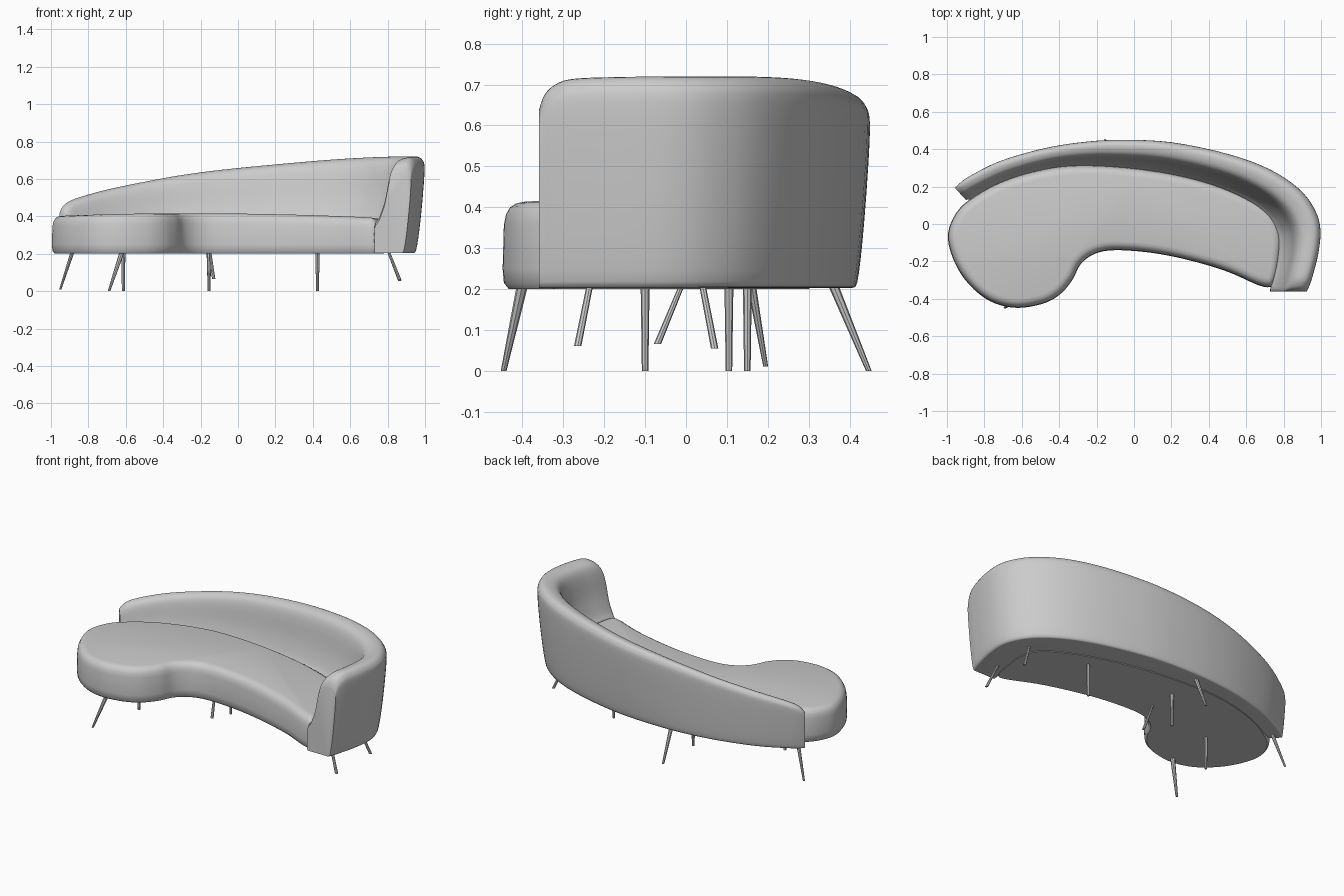
import bpy, bmesh, math
from mathutils import Vector


def spline(pts, n, closed=False):
    """Catmull-Rom interpolation of tuples of any length."""
    m = len(pts)
    get = (lambda i: pts[i % m]) if closed else (lambda i: pts[max(0, min(m - 1, i))])
    out = []
    for i in range(m if closed else m - 1):
        for k in range(n):
            t = k / n
            out.append(tuple(
                0.5 * (2 * b + (c - a) * t + (2 * a - 5 * b + 4 * c - d) * t ** 2
                       + (3 * b - a - 3 * c + d) * t ** 3)
                for a, b, c, d in zip(get(i - 1), get(i), get(i + 1), get(i + 2))))
    if not closed:
        out.append(tuple(pts[-1]))
    return out


def loft(name, rings, angle=35):
    """Skin closed rings of equal size and cap both ends."""
    bm = bmesh.new()
    vr = [[bm.verts.new(p) for p in r] for r in rings]
    for a, b in zip(vr, vr[1:]):
        for i in range(len(a)):
            j = (i + 1) % len(a)
            bm.faces.new((a[i], a[j], b[j], b[i]))
    bm.faces.new(vr[0])
    bm.faces.new(vr[-1])
    bmesh.ops.recalc_face_normals(bm, faces=bm.faces)
    me = bpy.data.meshes.new(name)
    bm.to_mesh(me)
    bm.free()
    ob = bpy.data.objects.new(name, me)
    bpy.context.collection.objects.link(ob)
    bpy.ops.object.select_all(action='DESELECT')
    ob.select_set(True)
    bpy.context.view_layer.objects.active = ob
    bpy.ops.object.shade_smooth_by_angle(angle=math.radians(angle))
    return ob


# Seat: kidney outline stacked in rings with a soft top edge
outline = spline([
    (-0.995, -0.08), (-0.95, 0.06), (-0.85, 0.15), (-0.7, 0.23), (-0.5, 0.29),
    (-0.3, 0.315), (0.0, 0.30), (0.3, 0.25), (0.55, 0.17), (0.73, 0.07),
    (0.79, -0.04), (0.785, -0.18), (0.755, -0.31), (0.69, -0.335), (0.5, -0.255),
    (0.3, -0.195), (0.1, -0.155), (-0.1, -0.14), (-0.21, -0.16), (-0.285, -0.215),
    (-0.33, -0.3), (-0.4, -0.38), (-0.5, -0.43), (-0.65, -0.447), (-0.8, -0.395),
    (-0.93, -0.26)], 5, closed=True)


def seat_ring(z, inset):
    ring, n = [], len(outline)
    for i, (x, y) in enumerate(outline):
        a, b = Vector(outline[i - 1]), Vector(outline[(i + 1) % n])
        t = (b - a).normalized()
        drop = 0.025 * (x + 0.25) ** 2 if z > 0.3 else 0
        ring.append((x + t.y * inset, y - t.x * inset, z - drop))
    return ring


loft("seat", [seat_ring(z, d) for z, d in (
    (0.2, 0.015), (0.215, 0.003), (0.25, 0.0), (0.36, 0.003), (0.385, 0.008),
    (0.403, 0.018), (0.412, 0.032), (0.416, 0.05))])

# Backrest: stations hold outer xy, inner xy and top height
stations = spline([
    (-0.955, 0.19, -0.90, 0.13, 0.43), (-0.935, 0.215, -0.865, 0.135, 0.465),
    (-0.88, 0.255, -0.80, 0.165, 0.495), (-0.72, 0.335, -0.66, 0.225, 0.54),
    (-0.5, 0.40, -0.46, 0.28, 0.585), (-0.3, 0.435, -0.28, 0.30, 0.62),
    (-0.08, 0.45, -0.09, 0.295, 0.648), (0.2, 0.437, 0.15, 0.27, 0.675),
    (0.5, 0.375, 0.40, 0.21, 0.70), (0.72, 0.295, 0.59, 0.13, 0.713),
    (0.88, 0.19, 0.70, 0.05, 0.718), (0.965, 0.08, 0.755, -0.03, 0.718),
    (0.997, -0.03, 0.77, -0.10, 0.718), (0.985, -0.16, 0.765, -0.19, 0.717),
    (0.955, -0.28, 0.745, -0.28, 0.712), (0.94, -0.325, 0.735, -0.325, 0.695),
    (0.93, -0.348, 0.73, -0.348, 0.67), (0.925, -0.36, 0.73, -0.36, 0.635)], 4)
# Section: fraction across from outer to inner, fraction of height
section = spline([
    (0.28, 0.0), (0.2, 0.03), (0.12, 0.25), (0.04, 0.6), (0.0, 0.88), (0.04, 0.96),
    (0.15, 1.0), (0.33, 0.995), (0.5, 0.955), (0.61, 0.85), (0.72, 0.6),
    (0.88, 0.4), (1.0, 0.3), (1.0, 0.0)], 3)
loft("backrest", [[(ox + (ix - ox) * t, oy + (iy - oy) * t, 0.203 + (h - 0.203) * u)
                   for t, u in section] for ox, oy, ix, iy, h in stations], 50)


# Legs: tapered rods from the underside to the floor
def leg(name, top, foot, r_top=0.011, r_foot=0.006):
    rings = []
    for p, r in ((top, r_top), (foot, r_foot)):
        rings.append([(p[0] + r * math.cos(k * math.pi / 4),
                       p[1] + r * math.sin(k * math.pi / 4), p[2])
                      for k in range(8)])
    loft(name, rings)


leg("front_left_leg", (-0.62, -0.40, 0.21), (-0.69, -0.446, 0), 0.014, 0.007)
leg("back_middle_leg", (-0.155, 0.36, 0.21), (-0.155, 0.447, 0), 0.013, 0.007)
for i, (x, y) in enumerate(((-0.613, -0.10), (-0.155, 0.15), (0.425, 0.105))):
    leg(f"straight_leg_{i + 1}", (x, y, 0.21), (x, y, 0), 0.011, 0.008)
leg("back_left_leg", (-0.885, 0.16, 0.21), (-0.95, 0.195, 0.01))
leg("centre_leg", (-0.15, -0.01, 0.21), (-0.13, -0.07, 0.065), 0.007, 0.009)
leg("arm_front_leg", (0.805, -0.235, 0.21), (0.865, -0.265, 0.06), 0.008, 0.009)
leg("arm_rear_leg", (0.805, 0.04, 0.21), (0.865, 0.07, 0.055), 0.008, 0.009)
